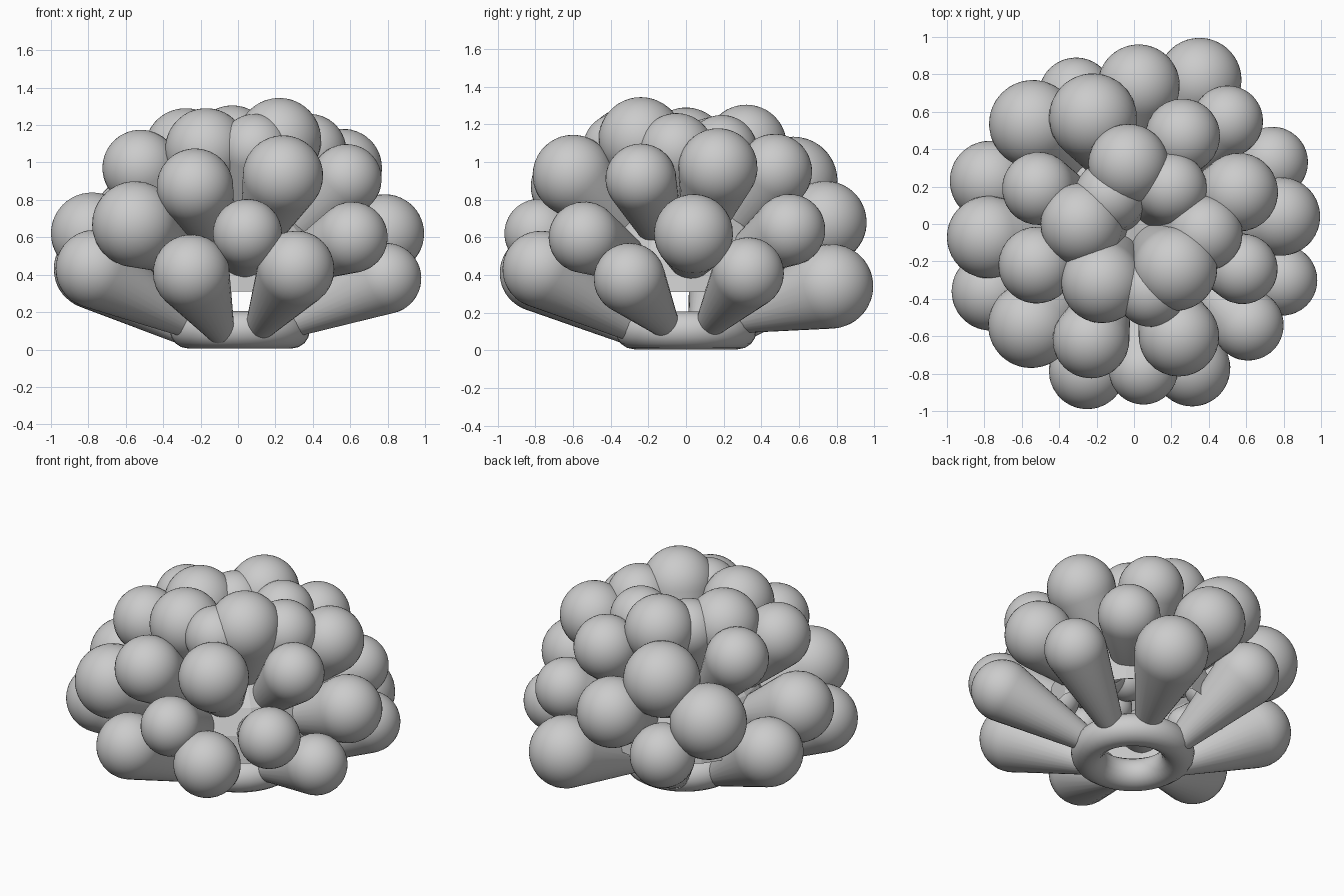
import bpy, bmesh, math
from mathutils import Vector, Matrix

if "Cube" in bpy.data.objects:
    bpy.data.objects.remove(bpy.data.objects["Cube"])

SEG = 32


def make_object(name, bm, smooth=True):
    bmesh.ops.recalc_face_normals(bm, faces=bm.faces)
    mesh = bpy.data.meshes.new(name)
    bm.to_mesh(mesh)
    bm.free()
    ob = bpy.data.objects.new(name, mesh)
    bpy.context.collection.objects.link(ob)
    for p in mesh.polygons:
        p.use_smooth = smooth
    return ob


def tentacle(name, start, r0, tip, r1):
    """Cone with round ends, tangent to a small root ball and a big tip ball."""
    a, b = Vector(start), Vector(tip)
    axis = b - a
    length = axis.length
    t = math.asin(max(-0.95, min(0.95, (r1 - r0) / length)))
    prof = []
    n = 6
    for i in range(n + 1):      # root cap, from the pole to the tangent line
        ang = math.pi - (math.pi / 2 - t) * i / n
        prof.append((r0 * math.sin(ang), r0 * math.cos(ang)))
    n = 14
    for i in range(n + 1):      # bulb, from the tangent line to the pole
        ang = (math.pi / 2 + t) * (1 - i / n)
        prof.append((r1 * math.sin(ang), length + r1 * math.cos(ang)))
    bm = bmesh.new()
    vs = [bm.verts.new((r, 0, z)) for r, z in prof]
    edges = [bm.edges.new(p) for p in zip(vs, vs[1:])]
    bmesh.ops.spin(bm, geom=vs + edges, axis=(0, 0, 1), cent=(0, 0, 0),
                   steps=SEG, angle=math.tau)
    bmesh.ops.remove_doubles(bm, verts=bm.verts, dist=1e-4)
    rot = Vector((0, 0, 1)).rotation_difference(axis.normalized()).to_matrix().to_4x4()
    bm.transform(Matrix.Translation(a) @ rot)
    return make_object(name, bm)


# Base ring
bpy.ops.mesh.primitive_torus_add(major_radius=0.275, minor_radius=0.1,
                                 major_segments=40, minor_segments=16,
                                 location=(0.01, 0, 0.105))
ring = bpy.context.object
ring.name = "base_ring"
for p in ring.data.polygons:
    p.use_smooth = True

# Faceted open dome inside
bm = bmesh.new()
bmesh.ops.create_uvsphere(bm, u_segments=16, v_segments=10, radius=0.55)
bmesh.ops.delete(bm, geom=[v for v in bm.verts if v.co.z < -0.01], context='VERTS')
bm.transform(Matrix.Translation((0, 0, 0.31)))
make_object("inner_dome", bm, smooth=False)

# Tentacle tips per tier: x, y, z, radius (the lower tier adds its root height)
lower = [(.74, .33, .41, .19, .13), (.35, .77, .34, .225, .16),
         (-.31, .69, .46, .20, .10), (-.77, .23, .43, .215, .09),
         (-.765, -.36, .43, .21, .13), (-.25, -.785, .41, .205, .09),
         (.31, -.77, .43, .205, .11), (.79, -.3, .38, .19, .13)]
middle = [(.785, .04, .62, .21), (.50, .55, .64, .19), (.025, .74, .68, .22), (-.54, .535, .69, .235),
          (-.78, -.07, .62, .22), (-.55, -.54, .67, .23), (.05, -.78, .62, .185), (.61, -.54, .60, .19)]
upper = [(.56, .17, .97, .21), (.26, .47, .95, .2), (-.22, .57, .9, .235), (-.51, .19, .97, .195),
         (-.52, -.22, .97, .205), (-.23, -.62, .87, .205), (.24, -.6, .93, .215), (.58, -.24, .91, .188)]
top = [(.38, -.05, 1.06, .2), (.2, .19, 1.06, .19), (-.03, .32, 1.09, .215), (-.13, .15, 1.05, .19),
       (-.28, 0, 1.07, .22), (-.17, -.31, 1.07, .22), (.09, -.36, 1.07, .19), (.22, -.24, 1.12, .225)]

# Lower tier grows out of the base ring
for i, (x, y, z, r, root_z) in enumerate(lower):
    d = Vector((x, y, 0)).normalized() * 0.29
    tentacle(f"lower_tentacle_{i}", (d.x, d.y, root_z), 0.07, (x, y, z), r)

# The other tiers grow out of the dome
for name, tier in (("middle", middle), ("upper", upper), ("top", top)):
    for i, (x, y, z, r) in enumerate(tier):
        c = Vector((0, 0, 0.31))
        root = c + (Vector((x, y, z)) - c).normalized() * 0.47
        tentacle(f"{name}_tentacle_{i}", root, 0.14 if name == "top" else 0.11, (x, y, z), r)
